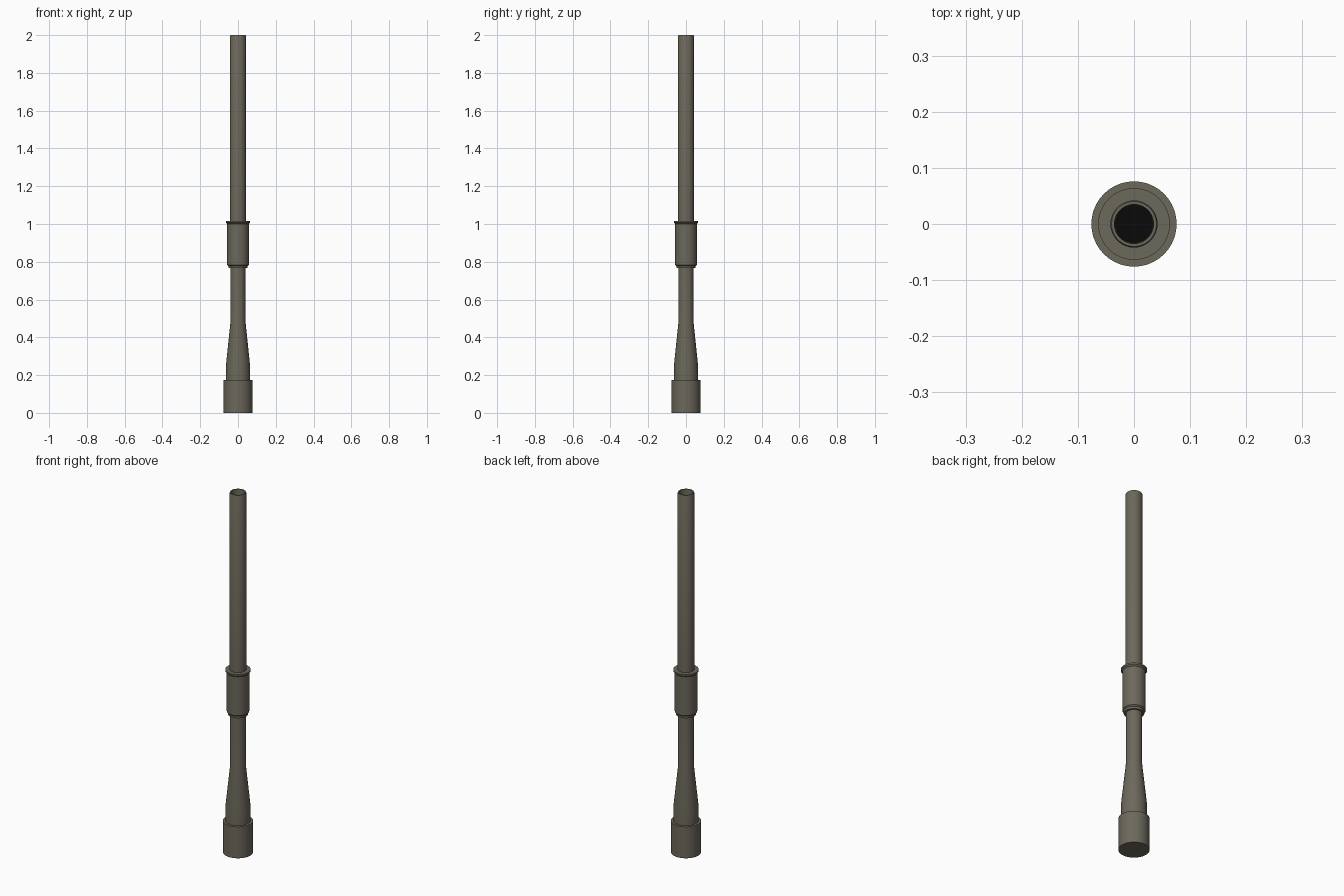
import bpy
import bmesh
from math import radians
from mathutils import Matrix

cube = bpy.data.objects.get("Cube")
if cube:
    bpy.data.objects.remove(cube, do_unlink=True)


def make_material(name, colour):
    mat = bpy.data.materials.new(name)
    mat.use_nodes = True
    mat.diffuse_color = colour
    bsdf = mat.node_tree.nodes["Principled BSDF"]
    bsdf.inputs["Base Color"].default_value = colour
    bsdf.inputs["Roughness"].default_value = 0.7
    return mat


olive = make_material("olive grey", (0.15, 0.138, 0.105, 1))
black = make_material("bore black", (0.003, 0.003, 0.003, 1))


def lathe(name, profile, mat, sides=40):
    """Spin a (radius, height) profile around z; zero radius closes an end."""
    bm = bmesh.new()
    verts = [bm.verts.new((r, 0, z)) for r, z in profile]
    edges = [bm.edges.new(pair) for pair in zip(verts, verts[1:])]
    bmesh.ops.spin(bm, geom=verts + edges, cent=(0, 0, 0), axis=(0, 0, 1),
                   angle=radians(360), steps=sides, use_duplicate=False)
    bmesh.ops.remove_doubles(bm, verts=bm.verts, dist=0.0001)
    bmesh.ops.recalc_face_normals(bm, faces=bm.faces)
    mesh = bpy.data.meshes.new(name)
    bm.to_mesh(mesh)
    bm.free()
    mesh.materials.append(mat)
    obj = bpy.data.objects.new(name, mesh)
    bpy.context.collection.objects.link(obj)
    bpy.ops.object.select_all(action='DESELECT')
    obj.select_set(True)
    bpy.context.view_layer.objects.active = obj
    bpy.ops.object.shade_smooth_by_angle(angle=radians(30))
    return obj


# Wide breech ring at the foot
lathe("breech_ring", [(0, 0), (0.076, 0), (0.076, 0.175), (0, 0.175)], olive)

# Tapered lower tube
lathe("lower_tube", [(0, 0.17), (0.063, 0.17), (0.063, 0.26),
                     (0.04, 0.48), (0.04, 0.78), (0, 0.78)], olive)

# Thick sleeve with a stepped foot and a flared lip
lathe("sleeve", [(0, 0.766), (0.05, 0.766), (0.051, 0.778), (0.057, 0.784),
                 (0.057, 1.0), (0.064, 1.007), (0.064, 1.016),
                 (0, 1.016)], olive)

# Upper tube with a hollow muzzle
lathe("upper_tube", [(0, 1.01), (0.042, 1.01), (0.042, 1.995), (0.04, 2.0),
                     (0.035, 2.0), (0.034, 1.99), (0.034, 1.88),
                     (0, 1.88)], olive)

# Dark floor of the bore
bm = bmesh.new()
bmesh.ops.create_circle(bm, cap_ends=True, segments=40, radius=0.0339,
                        matrix=Matrix.Translation((0, 0, 1.883)))
mesh = bpy.data.meshes.new("bore_floor")
bm.to_mesh(mesh)
bm.free()
mesh.materials.append(black)
bpy.context.collection.objects.link(bpy.data.objects.new("bore_floor", mesh))
